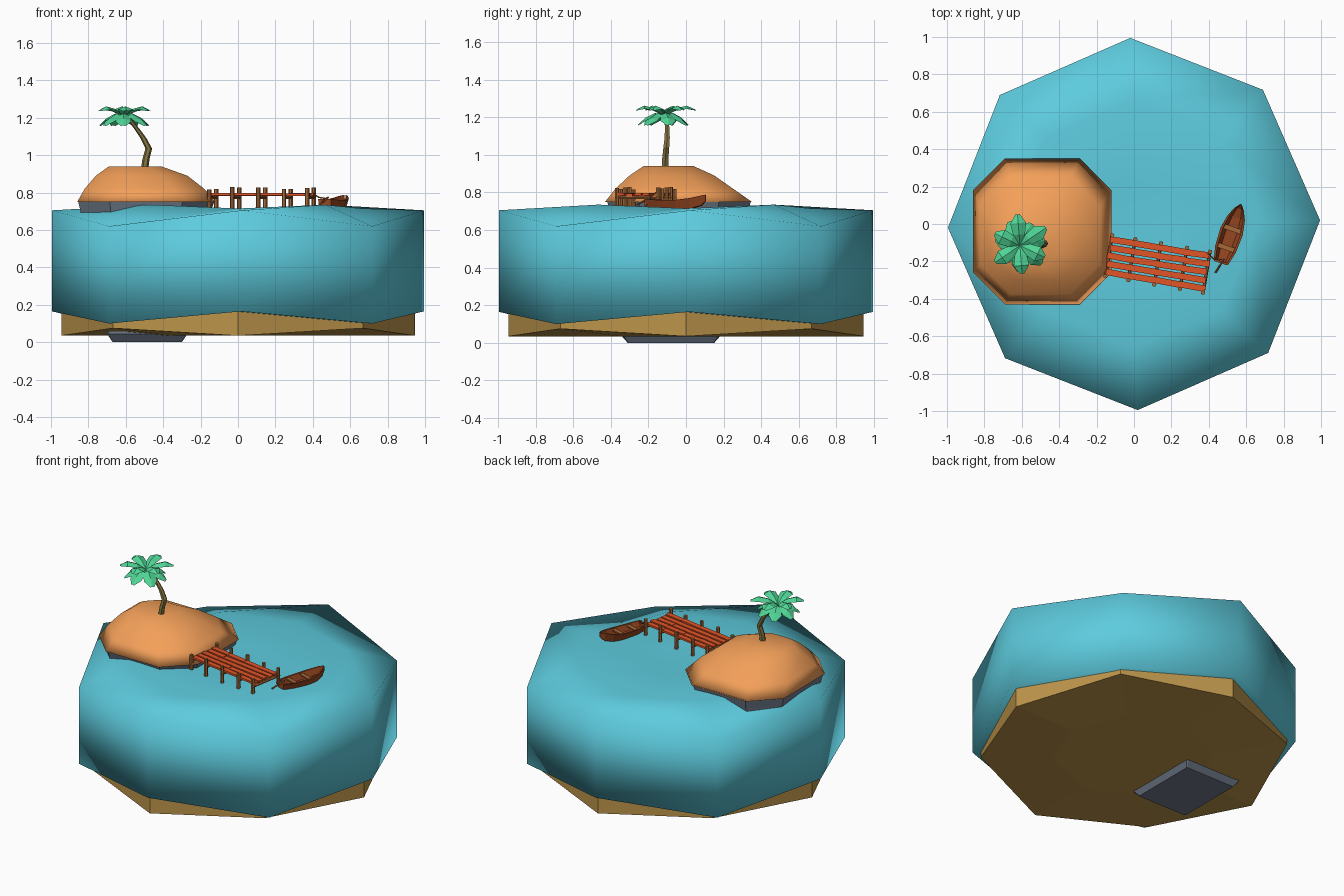
import bpy, math, random
from mathutils import Vector, Matrix

if "Cube" in bpy.data.objects:
    bpy.data.objects.remove(bpy.data.objects["Cube"])

random.seed(4)


def material(name, rgb):
    m = bpy.data.materials.new(name)
    m.diffuse_color = (*rgb, 1)
    m.use_nodes = True
    m.node_tree.nodes["Principled BSDF"].inputs["Base Color"].default_value = m.diffuse_color
    return m


WATER = material("water", (0.11, 0.60, 0.73))
SAND = material("sand", (0.90, 0.35, 0.10))
BED = material("seabed", (0.51, 0.30, 0.07))
ROCK = material("rock", (0.16, 0.20, 0.26))
LEAF = material("leaf", (0.08, 0.66, 0.30))
TRUNK = material("trunk", (0.22, 0.17, 0.05))
PLANK = material("plank", (0.75, 0.09, 0.02))
POST = material("post", (0.38, 0.14, 0.04))
HULL = material("hull", (0.30, 0.06, 0.015))


def make(name, verts, faces, mat, smooth=False, matrix=None):
    me = bpy.data.meshes.new(name)
    me.from_pydata([tuple(v) for v in verts], [], faces)
    me.materials.append(mat)
    for p in me.polygons:
        p.use_smooth = smooth
    ob = bpy.data.objects.new(name, me)
    bpy.context.collection.objects.link(ob)
    if matrix:
        ob.matrix_world = matrix
    return ob


def loft(name, rings, mat, smooth=False, matrix=None):
    """Skin equal-length closed rings, capping both ends."""
    n = len(rings[0])
    verts = [v for r in rings for v in r]
    faces = [(k * n + i, k * n + (i + 1) % n, (k + 1) * n + (i + 1) % n, (k + 1) * n + i)
             for k in range(len(rings) - 1) for i in range(n)]
    faces += [tuple(reversed(range(n))), tuple(range(len(verts) - n, len(verts)))]
    return make(name, verts, faces, mat, smooth, matrix)


def octagon(r, z_card, z_diag, twist=0.0):
    """Octagon whose cardinal and diagonal corners alternate in height."""
    return [(r * math.cos(i * math.pi / 4 + twist), r * math.sin(i * math.pi / 4 + twist),
             z_diag if i % 2 else z_card) for i in range(8)]


def chamfered(x0, x1, y0, y1, c, z):
    return [(x0 + c, y0, z), (x1 - c, y0, z), (x1, y0 + c, z), (x1, y1 - c, z),
            (x1 - c, y1, z), (x0 + c, y1, z), (x0, y1 - c, z), (x0, y0 + c, z)]


def box(name, centre, size, mat, matrix=Matrix(), yaw=0.0):
    x, y, z = (s / 2 for s in size)
    rings = [[(-x, -y, h), (x, -y, h), (x, y, h), (-x, y, h)] for h in (-z, z)]
    return loft(name, rings, mat, False,
                matrix @ Matrix.Translation(centre) @ Matrix.Rotation(yaw, 4, 'Z'))


def rod(name, a, b, r, mat, matrix=Matrix(), sides=6):
    a, b = Vector(a), Vector(b)
    q = (b - a).to_track_quat('Z', 'Y').to_matrix().to_4x4()
    rings = [[(r * math.cos(i * math.tau / sides), r * math.sin(i * math.tau / sides), h)
              for i in range(sides)] for h in (0, (b - a).length)]
    return loft(name, rings, mat, False, matrix @ Matrix.Translation(a) @ q)


# Sea block with a gently swelling top, on a sandy bed
loft("water", [octagon(0.6, 0.15, 0.15), octagon(0.995, 0.165, 0.10, 0.02),
               octagon(0.995, 0.705, 0.62, 0.02), octagon(0.66, 0.715, 0.735),
               octagon(0.25, 0.71, 0.712)], WATER, True)
loft("seabed", [octagon(0.5, 0.035, 0.035), octagon(0.945, 0.035, 0.075),
                octagon(0.945, 0.22, 0.15)], BED)

# Island: rock pillar through the sea, capped by a sand dome
loft("island_rock", [chamfered(-0.67, -0.30, -0.31, 0.15, 0.005, 0),
                     chamfered(-0.70, -0.27, -0.35, 0.19, 0.01, 0.045),
                     chamfered(-0.84, -0.15, -0.40, 0.33, 0.16, 0.69),
                     chamfered(-0.855, -0.125, -0.42, 0.345, 0.17, 0.755)], ROCK)
loft("island_sand", [chamfered(-0.86, -0.12, -0.43, 0.35, 0.17, 0.75),
                     chamfered(-0.82, -0.18, -0.375, 0.25, 0.16, 0.82),
                     chamfered(-0.76, -0.27, -0.30, 0.15, 0.13, 0.89),
                     chamfered(-0.69, -0.41, -0.225, 0.04, 0.07, 0.94)], SAND, True)

# Palm trunk with a bend
path = [(-0.50, -0.112, 0.92, 0.020), (-0.492, -0.110, 0.98, 0.019),
        (-0.477, -0.105, 1.035, 0.018), (-0.505, -0.100, 1.09, 0.016),
        (-0.54, -0.100, 1.14, 0.014), (-0.59, -0.105, 1.205, 0.012)]
loft("palm_trunk", [[(x + r * math.cos(i * math.tau / 6), y + r * math.sin(i * math.tau / 6), z)
                     for i in range(6)] for x, y, z, r in path], TRUNK)


# Palm fronds: folded, drooping blades in two layers
def frond(name, angle, length, heights):
    verts, faces = [], []
    for k, (t, w) in enumerate(((0, 0.008), (0.35, 0.032), (0.72, 0.042), (1, 0.012))):
        z = heights[k]
        verts += [(t * length, w, z - 0.4 * w), (t * length, 0, z), (t * length, -w, z - 0.4 * w)]
    for k in range(3):
        for j in range(2):
            a = k * 3 + j
            faces.append((a, a + 3, a + 4, a + 1))
    flip = [tuple(reversed(f)) for f in faces]
    make(name, verts, flip, LEAF, False,
         Matrix.Translation((-0.61, -0.115, 1.205)) @ Matrix.Rotation(angle, 4, 'Z'))


for i in range(7):
    frond(f"lower_frond_{i}", i * math.tau / 7 + 0.2, random.uniform(0.13, 0.155),
          (0, 0.018, -0.008, -0.045))
for i in range(6):
    frond(f"upper_frond_{i}", i * math.tau / 6 + 0.6, random.uniform(0.14, 0.175),
          (0.005, 0.042, 0.056, 0.035))

# Dock: posts, cross beams and lengthwise planks
dock = Matrix.Translation((-0.135, -0.17, 0)) @ Matrix.Rotation(math.radians(-9.5), 4, 'Z')
rows = [0.0, 0.125, 0.265, 0.405, 0.53]
for i, x in enumerate(rows):
    for s in (-1, 1):
        rod(f"dock_post_{i}_{s}", (x, s * 0.111, 0.68), (x, s * 0.111, random.uniform(0.815, 0.83)),
            0.012, POST, dock)
    rod(f"dock_beam_{i}", (x, -0.12, 0.773), (x, 0.12, 0.773), 0.009, POST, dock)
for i in range(4):
    length = rows[i + 1] - rows[i]
    for j in range(5):
        box(f"dock_plank_{i}_{j}",
            ((rows[i] + rows[i + 1]) / 2 + random.uniform(-0.006, 0.006), (j - 2) * 0.044,
             0.789 + random.uniform(-0.002, 0.002)),
            (length + 0.01, 0.034, 0.013), PLANK, dock, random.uniform(-0.03, 0.03))

# Rowing boat: open hull lofted from stern to bow
boat = Matrix.Translation((0.515, -0.06, 0)) @ Matrix.Rotation(math.radians(-19), 4, 'Z')
stations = [(-0.155, 0.040, 0.725, 0.766), (-0.08, 0.058, 0.712, 0.760), (0.02, 0.063, 0.710, 0.760),
            (0.10, 0.048, 0.716, 0.770), (0.15, 0.024, 0.730, 0.782), (0.175, 0.004, 0.755, 0.788)]
hull = []
for y, w, keel, top in stations:
    m, f, fl = w * 0.8, w * 0.65, keel + 0.012
    hull.append([(-w, y, top), (-f, y, keel), (f, y, keel), (w, y, top),
                 (m, y, top), (f * 0.75, y, fl), (-f * 0.75, y, fl), (-m, y, top)])
loft("boat_hull", hull, HULL, False, boat)
box("boat_transom", (0, -0.152, 0.748), (0.072, 0.012, 0.036), HULL, boat)
for i, y in enumerate((-0.07, 0.035)):
    box(f"boat_seat_{i}", (0, y, 0.752), (0.104, 0.026, 0.008), POST, boat)
rod("boat_oar", (-0.01, -0.215, 0.735), (0.01, -0.13, 0.775), 0.005, POST, boat)

# Mooring rope sagging from dock to boat
rope = [(0.395, -0.16, 0.80), (0.43, -0.19, 0.775), (0.47, -0.19, 0.768)]
for i in range(2):
    rod(f"mooring_rope_{i}", rope[i], rope[i + 1], 0.004, POST, sides=5)
